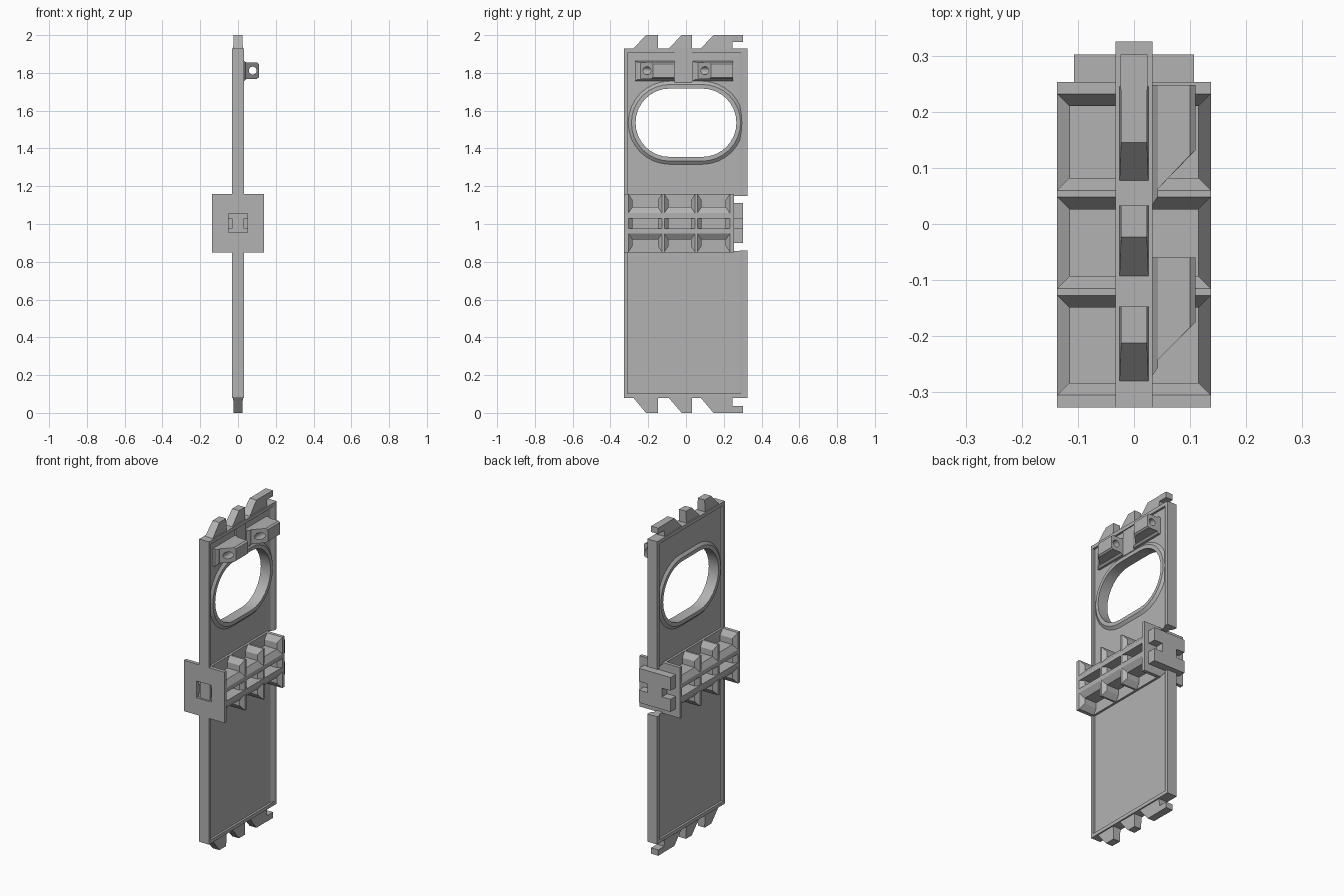
import bpy, bmesh
from math import cos, sin, pi
from mathutils import Matrix

cube = bpy.data.objects.get("Cube")
if cube:
    bpy.data.objects.remove(cube, do_unlink=True)

grey = bpy.data.materials.new("plain grey")
grey.use_nodes = True
grey.diffuse_color = (0.45, 0.45, 0.45, 1)
grey.node_tree.nodes["Principled BSDF"].inputs["Base Color"].default_value = (0.45, 0.45, 0.45, 1)


def finish(name, bm):
    bmesh.ops.recalc_face_normals(bm, faces=bm.faces)
    mesh = bpy.data.meshes.new(name)
    bm.to_mesh(mesh)
    bm.free()
    mesh.materials.append(grey)
    ob = bpy.data.objects.new(name, mesh)
    bpy.context.collection.objects.link(ob)
    return ob


def hull(name, *boxes):
    """Convex solid around boxes given as (x0, x1, y0, y1, z0, z1)."""
    bm = bmesh.new()
    for b in boxes:
        for x in b[0:2]:
            for y in b[2:4]:
                for z in b[4:6]:
                    bm.verts.new((x, y, z))
    bmesh.ops.remove_doubles(bm, verts=bm.verts, dist=1e-5)
    res = bmesh.ops.convex_hull(bm, input=bm.verts)
    inner = [v for v in bm.verts if not v.link_faces]
    bmesh.ops.delete(bm, geom=inner, context='VERTS')
    bmesh.ops.dissolve_limit(bm, angle_limit=0.01, verts=bm.verts, edges=bm.edges)
    return finish(name, bm)


def cut(ob, cutter):
    mod = ob.modifiers.new("cut", 'BOOLEAN')
    mod.operation, mod.solver, mod.object = 'DIFFERENCE', 'EXACT', cutter
    cutter.hide_render = True
    cutter.hide_set(True)
    cutter.display_type = 'WIRE'


def stadium_loops(name, sections, closed):
    """Bridge stadium rings given as (x, radius)."""
    bm = bmesh.new()
    n, rings = 16, []
    for x, r in sections:
        ring = []
        for side in (1, -1):
            for i in range(n + 1):
                a = -pi / 2 + pi * i / n
                ring.append(bm.verts.new((x, side * (0.086 + r * cos(a)), 1.536 + side * r * sin(a))))
        rings.append(ring)
    pairs = list(zip(rings, rings[1:]))
    if closed:
        pairs.append((rings[-1], rings[0]))
    else:
        bm.faces.new(rings[0])
        bm.faces.new(rings[-1])
    for a, b in pairs:
        for i in range(len(a)):
            j = (i + 1) % len(a)
            bm.faces.new((a[i], a[j], b[j], b[i]))
    return finish(name, bm)


T, W = 0.033, 0.02            # half thickness of rim and web
FRONT, BACK = -0.327, 0.325

# Upper and lower panels: thin web with raised rims
for part, z0, z1, edge in (("lower", 0.08, 0.86, 0.08), ("upper", 1.147, 1.928, 1.906)):
    web = hull(part + "_web", (-W, W, FRONT + 0.005, BACK - 0.01, z0 + 0.002, z1 - 0.002))
    if part == "upper":
        cut(web, stadium_loops("window_cutter", [(-0.1, 0.188), (0.1, 0.188)], False))
    hull(part + "_front_rim", (-T, T, FRONT, -0.311, z0, z1))
    hull(part + "_back_rim", (-T, T, 0.304, BACK, z0, z1), (-W, W, 0.283, BACK, z0, z1))
    hull(part + "_end_rim", (-T, T, FRONT, BACK, edge, edge + 0.022))

# Oval window collar, sloped on the outside
collar = stadium_loops("window_collar", [(-W, 0.22), (-T, 0.203), (-T, 0.181),
                                         (T, 0.181), (T, 0.203), (W, 0.22)], True)
for o in bpy.context.selected_objects:
    o.select_set(False)
collar.select_set(True)
bpy.context.view_layer.objects.active = collar
bpy.ops.object.shade_smooth_by_angle(angle=0.5)

# Sloped teeth at both ends, the last one with a hook
for end, base, tip in (("top", 1.92, 2.0), ("bottom", 0.09, 0.0)):
    for i, (y0, y1, y2) in enumerate(((-0.287, -0.212, -0.147), (-0.1, -0.023, 0.033), (0.07, 0.145, 0.245))):
        hull(f"{end}_tooth_{i + 1}", (-0.026, 0.026, y0, y2, base, base), (-0.023, 0.023, y1, y2, tip, tip))
    near = tip + (0.036 if tip == 0 else -0.036)
    hull(end + "_hook", (-0.024, 0.024, 0.24, 0.302, min(near, tip), max(near, tip)))

# Middle block: core, front plate, cross ribs and shelves flaring at their mouths
Z0, Z1, X = 0.85, 1.16, 0.137
hull("block_core", (-T, T, FRONT + 0.01, 0.25, Z0, Z1))


def cross_rib(name, thin, thick):
    return hull(name, (-X, X, *thin, Z0, Z1), (-0.115, 0.115, *thick, Z0 + 0.033, Z1 - 0.033))


plate = cross_rib("front_plate", (FRONT, -0.305), (FRONT, -0.283))
cut(plate, hull("socket_cutter", (-0.051, 0.051, -0.4, -0.288, 0.954, 1.056)))
for i, y in enumerate((-0.121, 0.054)):
    cross_rib(f"cross_rib_{i + 1}", (y - 0.006, y + 0.006), (y - 0.028, y + 0.028))
cross_rib("back_rib", (0.232, 0.253), (0.21, 0.253))
for name, a, b, c in (("upper_shelf", 1.03, 1.057, 1.09), ("lower_shelf", 0.977, 0.95, 0.917)):
    hull(name, (-X, X, -0.31, 0.25, min(a, b), max(a, b)),
         (-0.115, 0.115, -0.31, 0.25, min(a, c), max(a, c)))

# Back plate with a slot in each side
hull("back_plate_middle", (-0.05, 0.05, 0.245, 0.302, 0.9, 1.11))
for s in (-1, 1):
    xs = sorted((s * 0.05, s * 0.107))
    hull("back_plate_upper", (*xs, 0.245, 0.302, 1.03, 1.11))
    hull("back_plate_lower", (*xs, 0.245, 0.302, 0.9, 0.977))

# Two bored latch bosses on the left face
bm = bmesh.new()
bmesh.ops.create_cone(bm, cap_ends=True, segments=20, radius1=0.021, radius2=0.021, depth=0.8,
                      matrix=Matrix.Translation((0.078, 0, 1.812)) @ Matrix.Rotation(pi / 2, 4, 'X'))
bore = finish("bore_cutter", bm)
for name, y0, y1, y2 in (("front_boss", -0.245, -0.175, -0.06), ("back_boss", 0.06, 0.132, 0.248)):
    boss = hull(name, (0.015, 0.04, y0, y2, 1.768, 1.856), (0.1, 0.1, y1 - 0.009, y2, 1.768, 1.856),
                (0.11, 0.11, y1, y2, 1.776, 1.848))
    cut(boss, bore)
    hull(name + "_foot", (0.01, T, y0 - 0.025, y2, 1.756, 1.862), (0.01, 0.043, y0 - 0.01, y2, 1.766, 1.856))
hull("boss_spacer", (0.01, 0.027, -0.06, 0.033, 1.75, 1.91))
